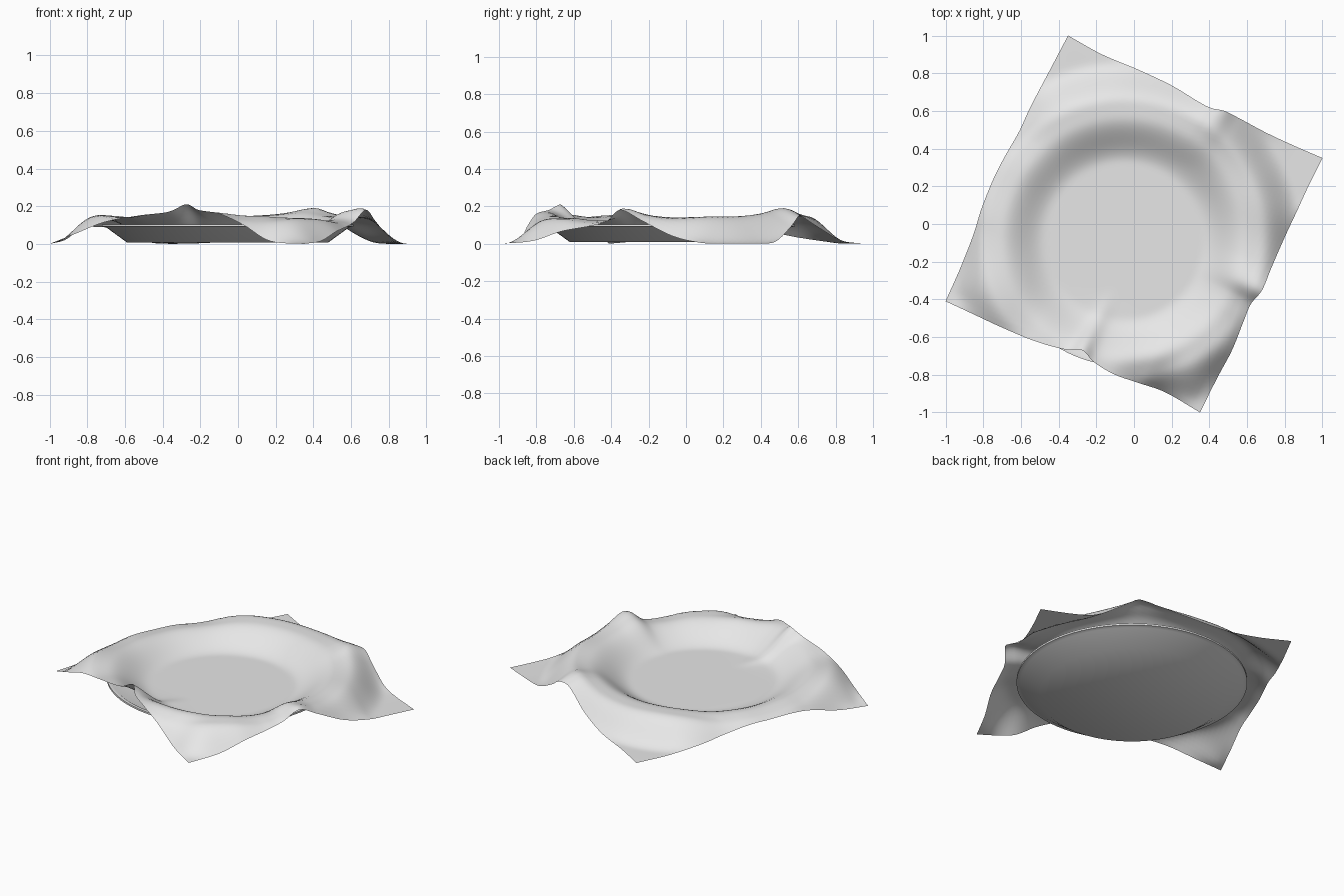
import bpy, bmesh, math

if "Cube" in bpy.data.objects:
    bpy.data.objects.remove(bpy.data.objects["Cube"])

PX, PY = -0.055, -0.085   # dish centre


def material(name, c):
    m = bpy.data.materials.new(name)
    m.diffuse_color = (c, c, c, 1)
    m.use_nodes = True
    m.node_tree.nodes["Principled BSDF"].inputs["Base Color"].default_value = m.diffuse_color
    return m


def add_object(name, bm, mat, angle):
    me = bpy.data.meshes.new(name)
    bm.to_mesh(me)
    bm.free()
    ob = bpy.data.objects.new(name, me)
    bpy.context.collection.objects.link(ob)
    me.materials.append(mat)
    bpy.ops.object.select_all(action='DESELECT')
    ob.select_set(True)
    bpy.context.view_layer.objects.active = ob
    bpy.ops.object.shade_smooth_by_angle(angle=math.radians(angle))
    return ob


cloth_grey = material("cloth grey", 0.8)
dish_grey = material("dish grey", 0.8)

# Dish: turned profile with sloping wall and thin lip
profile = [(0.535, 0.008), (0.645, 0.088), (0.668, 0.093), (0.668, 0.104),
           (0.648, 0.104), (0.525, 0.018)]
N = 96
bm = bmesh.new()
rings = [[bm.verts.new((PX + r * math.cos(2 * math.pi * i / N),
                        PY + r * math.sin(2 * math.pi * i / N), z))
          for i in range(N)] for r, z in profile]
for a, b in zip(rings, rings[1:]):
    for i in range(N):
        j = (i + 1) % N
        bm.faces.new((a[i], a[j], b[j], b[i]))
bm.faces.new(rings[0][::-1])
bm.faces.new(rings[-1])
add_object("dish", bm, dish_grey, 50)

# Cloth: four free edges, each a curve between two corners
FRONT = [(-1, -.41, 0), (-.86, -.475, .055), (-.71, -.545, .115), (-.53, -.62, .15),
         (-.37, -.665, .17), (-.275, -.67, .21), (-.21, -.735, .18),
         (-.1, -.8, .16), (.03, -.845, .1), (.17, -.895, .015), (.35, -1, 0)]
BACK = [(-.35, 1, 0), (-.17, .9, .005), (.02, .82, .02), (.2, .735, .07),
        (.34, .65, .125), (.41, .615, .15), (.48, .6, .145), (.56, .56, .09),
        (.7, .485, .015), (.85, .415, 0), (1, .35, 0)]
LEFT = [(-1, -.41, 0), (-.92, -.23, .02), (-.85, -.05, .07), (-.81, .08, .09),
        (-.75, .23, .09), (-.69, .35, .085), (-.61, .49, .055), (-.55, .62, .03),
        (-.45, .81, .005), (-.35, 1, 0)]
RIGHT = [(.35, -1, 0), (.44, -.82, .015), (.52, -.67, .065), (.58, -.52, .093),
         (.62, -.425, .12), (.68, -.35, .18), (.73, -.23, .12),
         (.8, -.07, .04), (.87, .08, .005), (.93, .21, 0), (1, .35, 0)]


def curve(pts, t):
    n = len(pts) - 1
    i = min(int(t * n), n - 1)
    f = t * n - i
    p1, p2 = pts[i], pts[i + 1]
    p0 = pts[i - 1] if i > 0 else tuple(2 * a - b for a, b in zip(p1, p2))
    p3 = pts[i + 2] if i + 2 <= n else tuple(2 * b - a for a, b in zip(p1, p2))
    return [0.5 * (2 * b + (c - a) * f + (2 * a - 5 * b + 4 * c - d) * f * f
                   + (3 * b - a - 3 * c + d) * f ** 3)
            for a, b, c, d in zip(p0, p1, p2, p3)]


def smooth(a, b, x):
    t = max(0, min(1, (x - a) / (b - a)))
    return t * t * (3 - 2 * t)


def drape(x, y):
    # sunk in the dish, over the rim, then down to the ground
    r = math.hypot(x - PX, y - PY)
    z = 0.036 + 0.109 * smooth(0.41, 0.66, r)
    # raised fold near the front rim
    z += 0.02 * math.exp(-((x - .1) / .2) ** 2 - ((y + .7) / .1) ** 2)
    return z * (1 - smooth(0.73, 0.95, r))


M = 72
bm = bmesh.new()
grid = []
for j in range(M + 1):
    v = j / M
    l, r = curve(LEFT, v), curve(RIGHT, v)
    row = []
    for i in range(M + 1):
        u = i / M
        f, b = curve(FRONT, u), curve(BACK, u)
        x, y = [(1 - v) * f[k] + v * b[k] + (1 - u) * l[k] + u * r[k]
                - (1 - u) * (1 - v) * FRONT[0][k] - u * (1 - v) * FRONT[-1][k]
                - (1 - u) * v * BACK[0][k] - u * v * BACK[-1][k] for k in (0, 1)]
        z = drape(x, y)
        # pull the surface to the height of each nearby edge
        for e, d in ((f, v), (b, 1 - v), (l, u), (r, 1 - u)):
            z += (e[2] - drape(e[0], e[1])) * max(0, 1 - d / 0.22) ** 2
        rad = math.hypot(x - PX, y - PY)
        if rad < 0.69:
            z = max(z, 0.03 + 0.085 * smooth(0.5, 0.64, rad))
        row.append(bm.verts.new((x, y, max(z, 0))))
    grid.append(row)
for j in range(M):
    for i in range(M):
        bm.faces.new((grid[j][i], grid[j][i + 1], grid[j + 1][i + 1], grid[j + 1][i]))
add_object("draped_cloth", bm, cloth_grey, 80)
